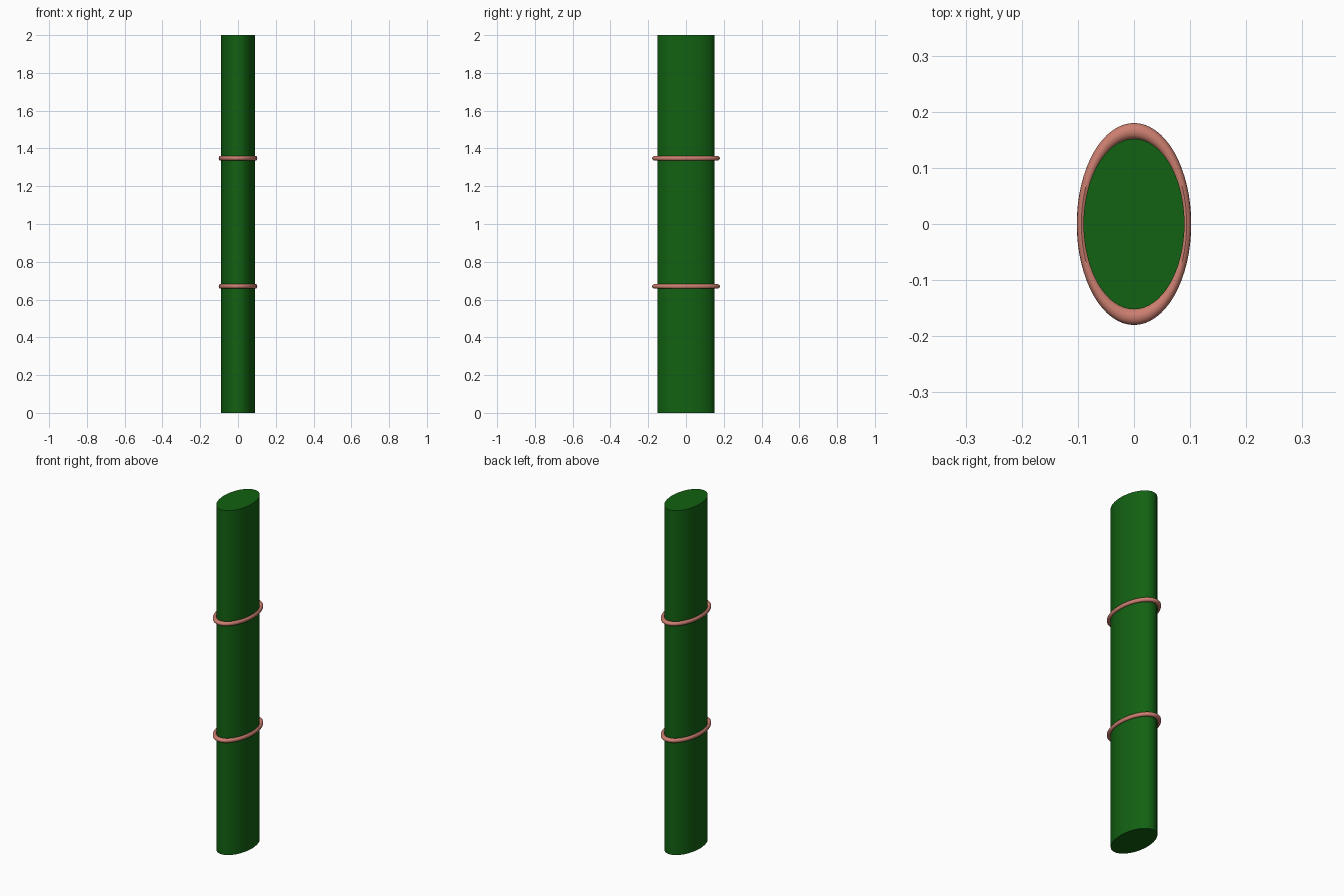
import bpy
import math

if "Cube" in bpy.data.objects:
    bpy.data.objects.remove(bpy.data.objects["Cube"])


def material(name, color):
    m = bpy.data.materials.new(name)
    m.diffuse_color = color
    m.use_nodes = True
    m.node_tree.nodes["Principled BSDF"].inputs["Base Color"].default_value = m.diffuse_color
    return m


green = material("stalk_green", (0.006, 0.12, 0.006, 1))
pink = material("ring_pink", (0.60, 0.21, 0.16, 1))


def finish(name, scale, mat):
    ob = bpy.context.object
    ob.name = name
    ob.scale = scale
    bpy.ops.object.transform_apply(location=False, rotation=False, scale=True)
    ob.data.materials.append(mat)
    bpy.ops.object.shade_smooth_by_angle(angle=math.radians(40))


# Oval stalk
bpy.ops.mesh.primitive_cylinder_add(vertices=64, radius=1, depth=2, location=(0, 0, 1))
finish("stalk", (0.09, 0.152, 1), green)

# Oval rings around the stalk
for name, z in (("lower_ring", 0.67), ("upper_ring", 1.348)):
    bpy.ops.mesh.primitive_torus_add(
        major_segments=64, minor_segments=12,
        major_radius=0.92, minor_radius=0.08, location=(0, 0, z))
    finish(name, (0.102, 0.18, 0.15), pink)
